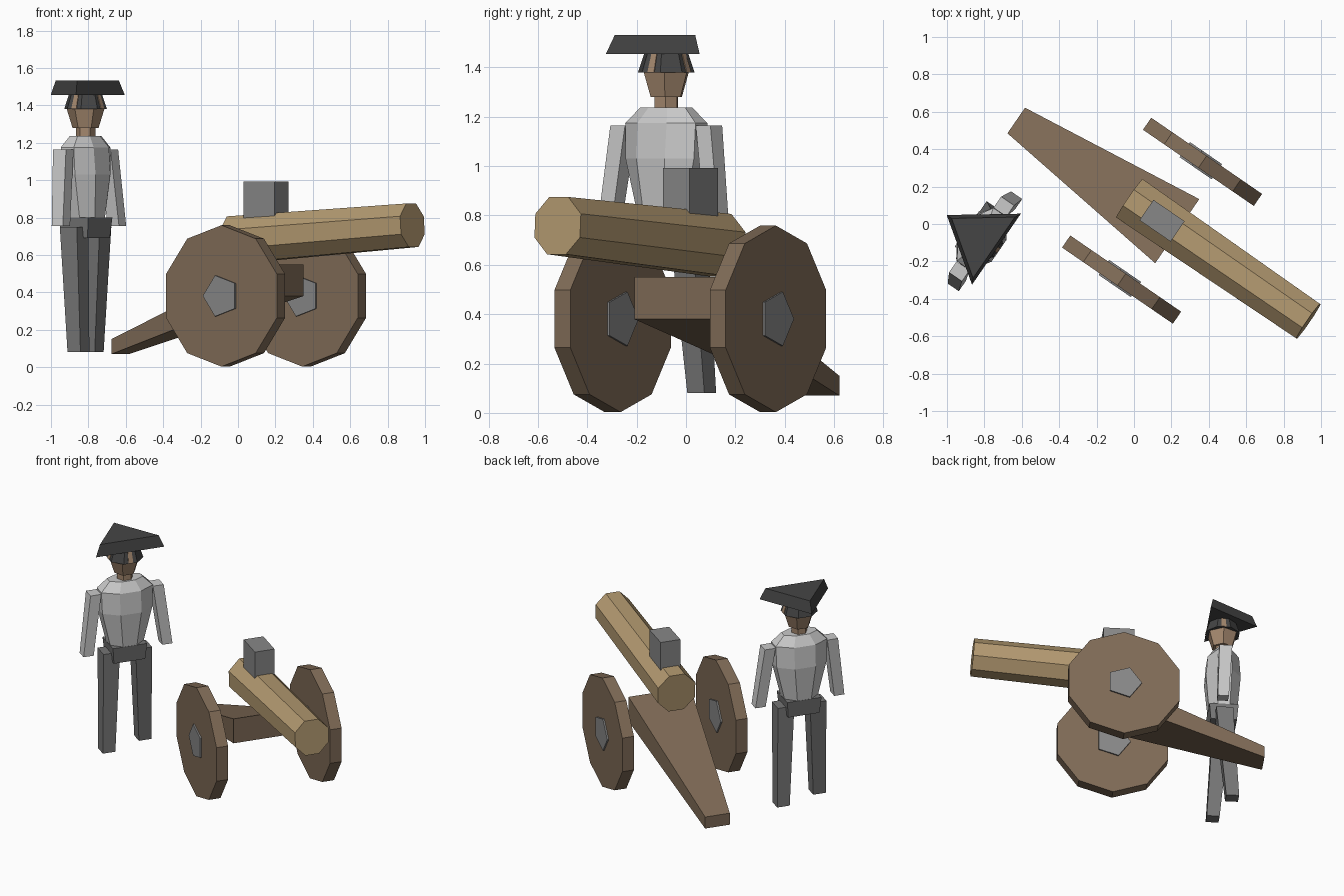
import bpy, bmesh, math
from mathutils import Matrix

if "Cube" in bpy.data.objects:
    bpy.data.objects.remove(bpy.data.objects["Cube"])


def srgb(v):
    return v / 12.92 if v <= 0.04045 else ((v + 0.055) / 1.055) ** 2.4


def material(name, r, g, b):
    m = bpy.data.materials.new(name)
    m.diffuse_color = (srgb(r), srgb(g), srgb(b), 1)
    m.use_nodes = True
    m.node_tree.nodes["Principled BSDF"].inputs["Base Color"].default_value = m.diffuse_color
    return m


WOOD = material("brown wood", 0.50, 0.42, 0.34)
BRASS = material("tan barrel", 0.70, 0.60, 0.44)
IRON = material("mid grey iron", 0.53, 0.53, 0.53)
SHIRT = material("light grey cloth", 0.79, 0.79, 0.79)
TROUSERS = material("grey trousers", 0.46, 0.46, 0.46)
HAT = material("black felt", 0.27, 0.27, 0.27)
SKIN = material("skin", 0.64, 0.53, 0.43)

TURN = Matrix.Rotation(math.radians(-34.5), 4, 'Z')
GUN = Matrix.Translation((0.15, 0.0175, 0)) @ TURN
MAN = Matrix.Translation((-0.815, -0.08, 0)) @ TURN
ALONG = Matrix.Rotation(math.radians(90), 4, 'Y')     # local z runs forward
ACROSS = Matrix.Rotation(math.radians(-90), 4, 'X')   # local z runs sideways


def loft(name, mat, matrix, rings, n=4, start=None):
    """Skin n-sided rings given as (x, y, z, half_x, half_y) and cap both ends."""
    a0 = math.pi / n if start is None else math.radians(start)
    k = math.sqrt(2) if n == 4 else 1
    bm = bmesh.new()
    loops = []
    for x, y, z, rx, ry in rings:
        loops.append([bm.verts.new((x + k * rx * math.cos(a0 + math.tau * i / n),
                                    y + k * ry * math.sin(a0 + math.tau * i / n), z))
                      for i in range(n)])
    for a, b in zip(loops, loops[1:]):
        for i in range(n):
            j = (i + 1) % n
            bm.faces.new((a[i], a[j], b[j], b[i]))
    bm.faces.new(loops[0])
    bm.faces.new(loops[-1])
    bm.transform(matrix)
    bmesh.ops.recalc_face_normals(bm, faces=bm.faces)
    mesh = bpy.data.meshes.new(name)
    bm.to_mesh(mesh)
    bm.free()
    mesh.materials.append(mat)
    ob = bpy.data.objects.new(name, mesh)
    bpy.context.collection.objects.link(ob)
    return ob


# Gun carriage trail, tapering down to the ground end
loft("trail", WOOD, GUN @ ALONG,
     [(-0.11, 0, -0.946, 0.04, 0.083), (-0.465, 0, 0.0985, 0.085, 0.208)])

# Eight-sided barrel, tilted slightly upward
tilt = Matrix.Translation((-0.21, 0, 0.68)) @ Matrix.Rotation(math.radians(90 - 3.9), 4, 'Y')
loft("barrel", BRASS, GUN @ tilt,
     [(0, 0, 0, 0.137, 0.135), (0, 0, 1.162, 0.126, 0.121)], 8)

# Block on top of the barrel
loft("sight_block", IRON, GUN, [(0, 0, z, 0.101, 0.066) for z in (0.79, 0.992)])

# Wheels and their five-sided hubs
for side, s in (("left", 1), ("right", -1)):
    place = GUN @ Matrix.Translation((0, s * 0.382, 0.381)) @ ACROSS
    loft(side + "_wheel", WOOD, place, [(0, 0, z, 0.378, 0.378) for z in (-0.039, 0.039)], 10, 90)
    loft(side + "_hub", IRON, place, [(0, 0, z, 0.115, 0.115) for z in (-0.049, 0.049)], 5, 180)

# Gunner: torso, hips, neck and head
loft("torso", SHIRT, MAN, [(0, 0, 0.79, 0.10, 0.12), (0, 0, 1.03, 0.122, 0.182),
                           (0, 0, 1.175, 0.11, 0.187), (0, 0, 1.237, 0.065, 0.12)], 8)
loft("hips", TROUSERS, MAN, [(0, 0, 0.69, 0.085, 0.105), (0, 0, 0.80, 0.095, 0.115)])
loft("neck", SKIN, MAN, [(0, 0, z, 0.052, 0.052) for z in (1.22, 1.30)], 6)
loft("head", SKIN, MAN, [(0, 0, 1.28, 0.07, 0.07), (0, 0, 1.39, 0.104, 0.104),
                         (0, 0, 1.45, 0.08, 0.08)], 6)

# Hair with narrow skin gaps at the front and the temples
loft("hair", HAT, MAN, [(0, 0, 1.38, 0.117, 0.117), (0, 0, 1.46, 0.09, 0.09)], 8)
for name, deg in (("front", 0), ("left", 90), ("right", -90)):
    loft(name + "_hair_gap", SKIN, MAN @ Matrix.Rotation(math.radians(deg), 4, 'Z'),
         [(0.1075, 0, 1.382, 0.004, 0.016), (0.084, 0, 1.455, 0.004, 0.013)])

# Three-cornered hat
loft("hat", HAT, MAN, [(-0.011, 0, 1.455, 0.215, 0.266), (-0.011, 0, 1.532, 0.183, 0.228)], 3, 180)

# Arms and striding legs
for side, s in (("left", 1), ("right", -1)):
    loft(side + "_arm", SHIRT, MAN, [(0.022, s * 0.265, 0.755, 0.036, 0.034),
                                     (0, s * 0.21, 1.165, 0.042, 0.036)])
    loft(side + "_leg", TROUSERS, MAN, [(-s * 0.05, s * 0.14, 0.08, 0.042, 0.042),
                                        (0, s * 0.108, 0.75, 0.055, 0.055)])
